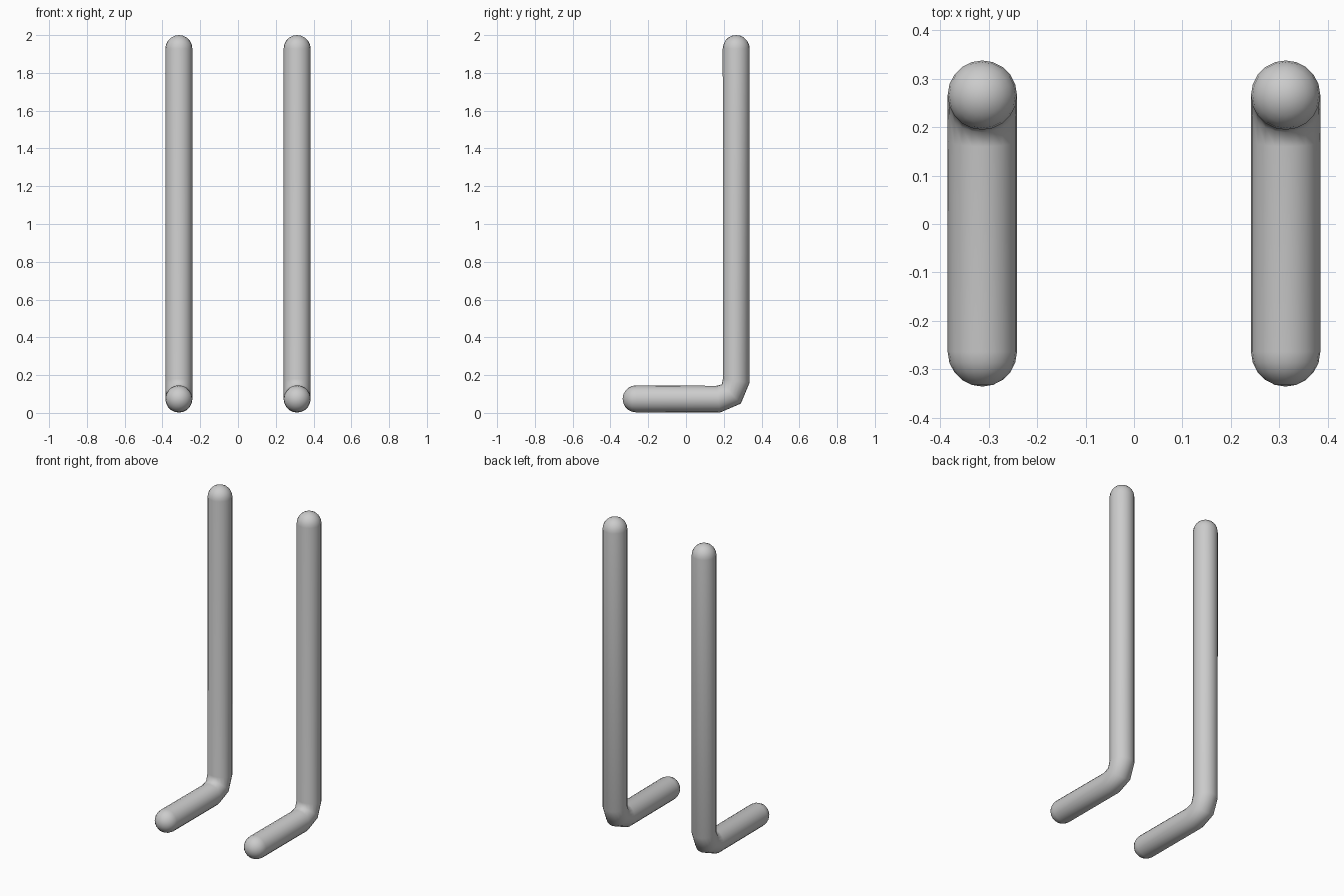
import bpy, bmesh, math
from mathutils import Vector

if "Cube" in bpy.data.objects:
    bpy.data.objects.remove(bpy.data.objects["Cube"])

R = 0.0715          # tube radius
SIDES = 20
CAP = 5             # rings per rounded end
X = 0.313           # offset of each tube from the centre

grey = bpy.data.materials.new("light grey")
grey.diffuse_color = (0.6, 0.6, 0.6, 1)
grey.use_nodes = True
grey.node_tree.nodes["Principled BSDF"].inputs["Base Color"].default_value = grey.diffuse_color


def ring_list():
    """(y, z, radius, tilt) of every cross-section, front tip to top tip."""
    rings = []
    for i in range(1, CAP + 1):                     # rounded front end
        a = math.pi / 2 * i / CAP
        rings.append((-0.264 - R * math.cos(a), 0.0745, R * math.sin(a), 0))
    rings += [(0.170, 0.0725, R, math.radians(8)),  # three-ring elbow
              (0.240, 0.100, R, math.radians(45)),
              (0.266, 0.170, R, math.radians(82))]
    for i in range(CAP, 0, -1):                     # rounded top end
        a = math.pi / 2 * i / CAP
        rings.append((0.266, 2 - R + R * math.cos(a), R * math.sin(a), math.pi / 2))
    return rings


def bent_tube(name, x):
    bm = bmesh.new()
    loops = []
    for y, z, r, tilt in ring_list():
        up = Vector((0, -math.sin(tilt), math.cos(tilt)))
        loops.append([bm.verts.new(Vector((x, y, z))
                                   + Vector((1, 0, 0)) * r * math.cos(t) + up * r * math.sin(t))
                      for t in (2 * math.pi * k / SIDES for k in range(SIDES))])
    for a, b in zip(loops, loops[1:]):
        for k in range(SIDES):
            n = (k + 1) % SIDES
            bm.faces.new((a[k], a[n], b[n], b[k]))
    # pole fans
    for loop, tip in ((loops[0], (x, -0.264 - R, 0.0745)), (loops[-1], (x, 0.266, 2))):
        pole = bm.verts.new(tip)
        for k in range(SIDES):
            bm.faces.new((loop[k], loop[(k + 1) % SIDES], pole))
    bmesh.ops.recalc_face_normals(bm, faces=bm.faces)
    for f in bm.faces:
        f.smooth = True
    mesh = bpy.data.meshes.new(name)
    bm.to_mesh(mesh)
    bm.free()
    mesh.materials.append(grey)
    bpy.context.collection.objects.link(bpy.data.objects.new(name, mesh))


bent_tube("left_bent_tube", -X)
bent_tube("right_bent_tube", X)
